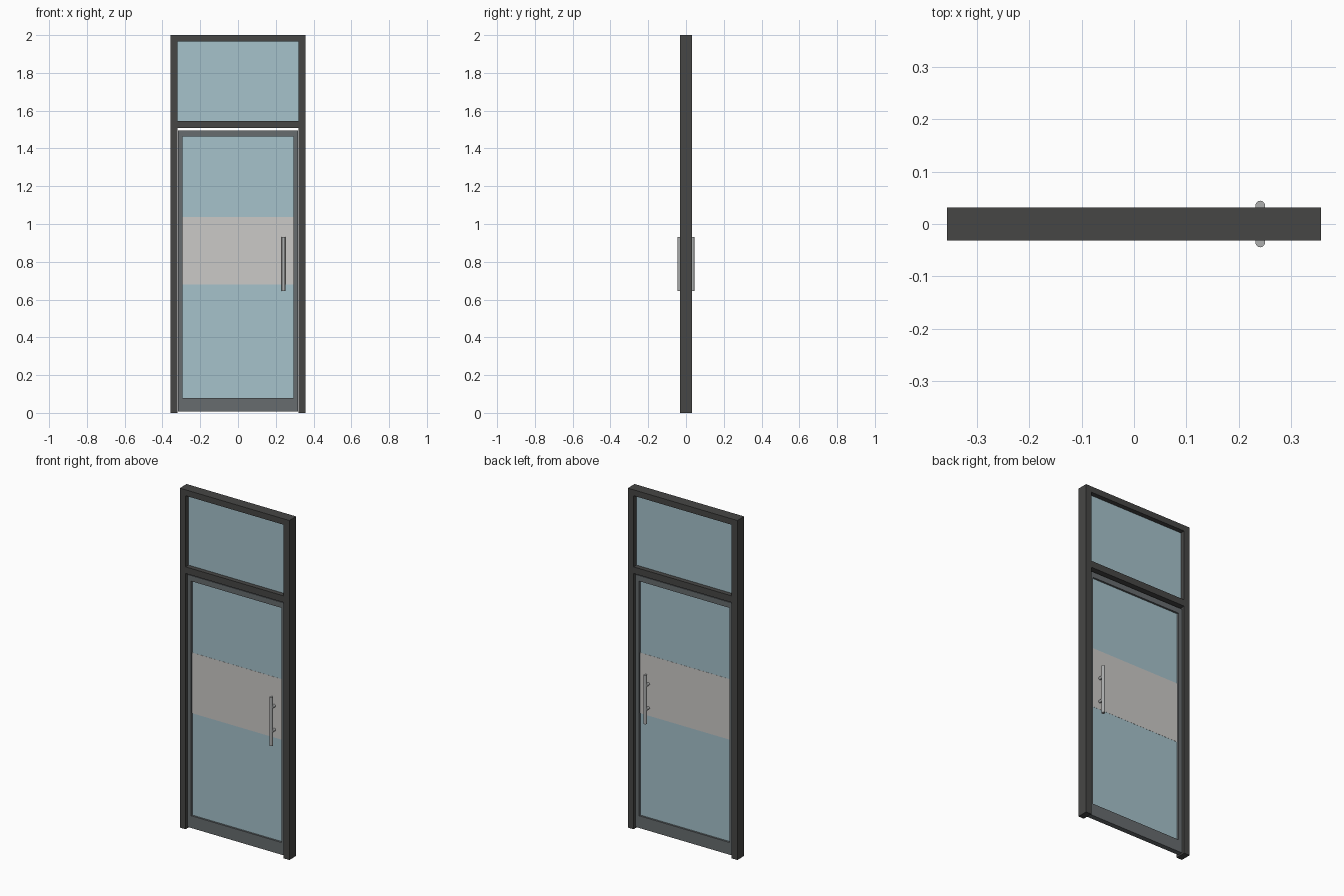
import bpy, math

if "Cube" in bpy.data.objects:
    bpy.data.objects.remove(bpy.data.objects["Cube"])


def material(name, rgb):
    m = bpy.data.materials.new(name)
    m.diffuse_color = (*rgb, 1)
    m.use_nodes = True
    m.node_tree.nodes["Principled BSDF"].inputs["Base Color"].default_value = m.diffuse_color
    return m


FRAME = material("dark frame", (0.062, 0.062, 0.060))
LEAF = material("grey door metal", (0.135, 0.150, 0.158))
GLASS = material("blue glass", (0.38, 0.54, 0.60))
FROST = material("frosted band", (0.60, 0.585, 0.57))
STEEL = material("steel", (0.42, 0.43, 0.43))


def box(name, x0, x1, z0, z1, half_y, mat):
    bpy.ops.mesh.primitive_cube_add(size=1, location=((x0 + x1) / 2, 0, (z0 + z1) / 2))
    o = bpy.context.object
    o.name = name
    o.scale = (x1 - x0, 2 * half_y, z1 - z0)
    bpy.ops.object.transform_apply(location=False, rotation=False, scale=True)
    o.data.materials.append(mat)
    return o


def rod(name, radius, length, loc, rot=(0, 0, 0)):
    bpy.ops.mesh.primitive_cylinder_add(vertices=12, radius=radius, depth=length,
                                        location=loc, rotation=rot)
    o = bpy.context.object
    o.name = name
    o.data.materials.append(STEEL)
    bpy.ops.object.shade_smooth_by_angle(angle=math.radians(40))
    return o


W, IN = 0.357, 0.32        # outer and inner half widths of the frame
LEAF_W, PANE_W = 0.318, 0.295
FY, LY = 0.0315, 0.015     # half depths of frame and door leaf

# Outer frame: jambs, head and transom
for side, s in (("left", -1), ("right", 1)):
    a, b = sorted((s * IN, s * W))
    box(side + "_jamb", a, b, 0, 2, FY, FRAME)
box("head", -IN, IN, 1.965, 2, FY, FRAME)
box("transom", -IN, IN, 1.507, 1.546, FY, FRAME)
box("top_glass", -IN, IN, 1.546, 1.965, 0.004, GLASS)

# Door leaf: stiles, rails, glass and frosted band
for side, s in (("left", -1), ("right", 1)):
    a, b = sorted((s * PANE_W, s * LEAF_W))
    box(side + "_stile", a, b, 0.008, 1.495, LY, LEAF)
box("top_rail", -PANE_W, PANE_W, 1.462, 1.495, LY, LEAF)
box("bottom_rail", -PANE_W, PANE_W, 0.008, 0.08, LY, LEAF)
box("door_glass", -PANE_W, PANE_W, 0.08, 1.462, 0.004, GLASS)
box("frosted_band", -PANE_W, PANE_W, 0.68, 1.037, 0.0048, FROST)

# Pull handles on both faces, joined by posts through the glass
HX, HY = 0.241, 0.035
for side, s in (("front", -1), ("back", 1)):
    rod(side + "_handle_bar", 0.0095, 0.287, (HX, s * HY, 0.7885))
    for level, z in (("lower", 0.727), ("upper", 0.868)):
        rod(f"{side}_{level}_post", 0.0085, HY, (HX, s * HY / 2, z), (math.pi / 2, 0, 0))
